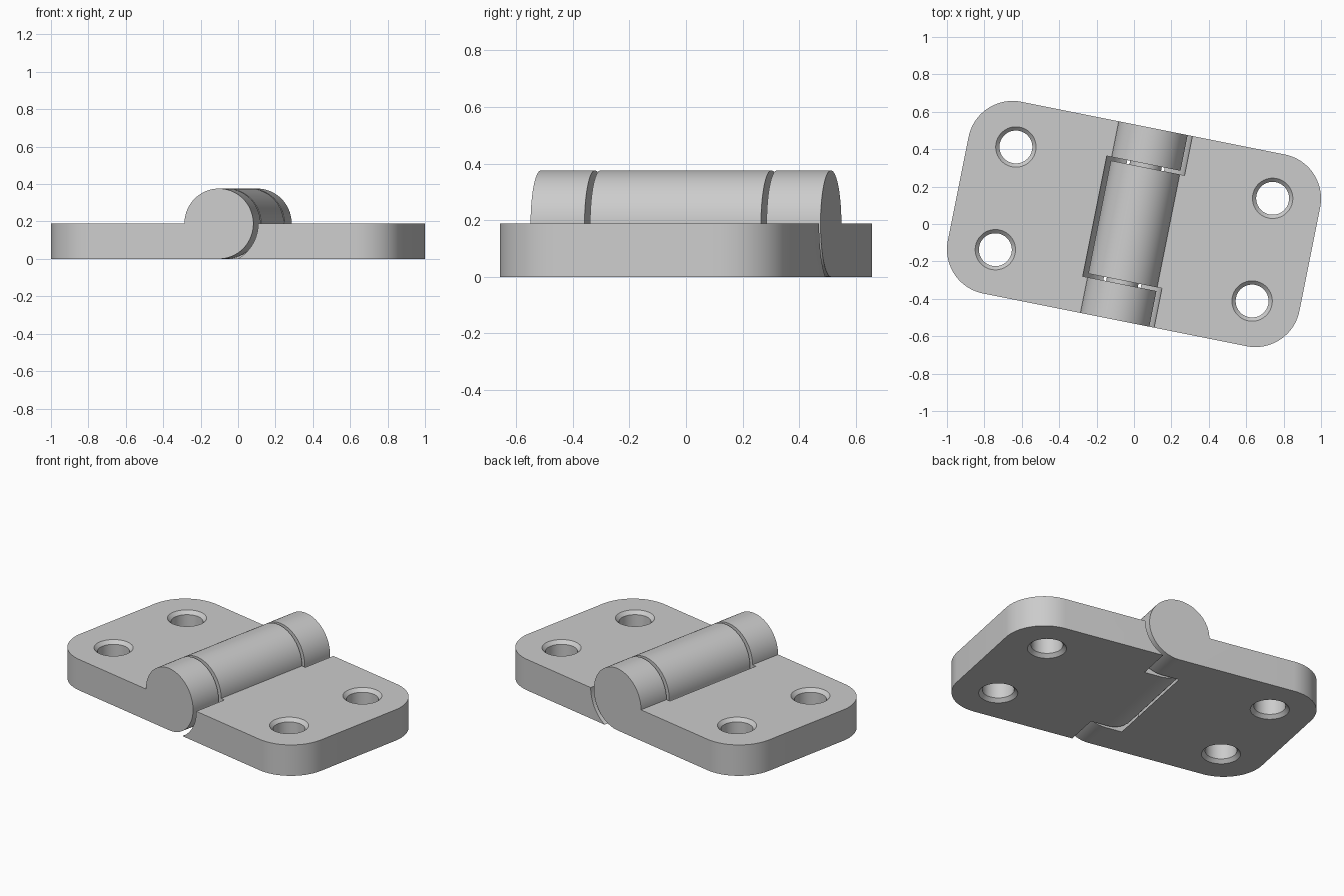
import bpy, bmesh, math
from mathutils import Matrix, Vector

if "Cube" in bpy.data.objects:
    bpy.data.objects.remove(bpy.data.objects["Cube"])

A, B = 0.9585, 0.5225        # half length and half width of the open hinge
T = 0.188                    # plate thickness, also barrel radius and axis height
CLEAR = 0.214                # radius of the clearance around the barrel
CORNER = 0.24
MID, GAP = 0.308, 0.02       # half length of middle knuckle, gap beside it
HOLE_X, HOLE_Y, HOLE_R, CHAMFER = 0.70, 0.28, 0.088, 0.02
TURN = Matrix.Rotation(-math.atan(0.2), 4, 'Z')

steel = bpy.data.materials.new("grey_metal")
steel.diffuse_color = (0.6, 0.6, 0.6, 1)
steel.use_nodes = True
steel.node_tree.nodes["Principled BSDF"].inputs["Base Color"].default_value = steel.diffuse_color


def make_object(name, bm):
    bmesh.ops.recalc_face_normals(bm, faces=bm.faces[:])
    bm.transform(TURN)
    mesh = bpy.data.meshes.new(name)
    bm.to_mesh(mesh)
    bm.free()
    mesh.materials.append(steel)
    obj = bpy.data.objects.new(name, mesh)
    bpy.context.collection.objects.link(obj)
    return obj


def smooth(obj):
    bpy.ops.object.select_all(action='DESELECT')
    obj.select_set(True)
    bpy.context.view_layer.objects.active = obj
    bpy.ops.object.shade_smooth_by_angle(angle=math.radians(30))


def add_rod(bm, radius, y0, y1, segments=96):
    """Cylinder along the hinge axis."""
    place = Matrix.Translation((0, (y0 + y1) / 2, T)) @ Matrix.Rotation(math.pi / 2, 4, 'X')
    bmesh.ops.create_cone(bm, cap_ends=True, segments=segments, radius1=radius,
                          radius2=radius, depth=y1 - y0, matrix=place)


def add_hole(bm, x, y, n=48):
    """Screw hole cutter, chamfered at both ends."""
    c, r = CHAMFER, HOLE_R
    rings = []
    for rad, z in ((r + 2 * c, -c), (r, c), (r, T - c), (r + 2 * c, T + c)):
        rings.append([bm.verts.new((x + rad * math.cos(2 * math.pi * i / n),
                                    y + rad * math.sin(2 * math.pi * i / n), z))
                      for i in range(n)])
    for lo, hi in zip(rings, rings[1:]):
        for i in range(n):
            j = (i + 1) % n
            bm.faces.new((lo[i], lo[j], hi[j], hi[i]))
    bm.faces.new(rings[0])
    bm.faces.new(rings[-1])


def make_leaf(name, side, rod_cuts):
    # side profile: plate running tangentially into the barrel
    n = 72
    pts = [(side * A, T), (side * A, 0)]
    for i in range(n + 1):
        a = -math.pi / 2 + 1.5 * math.pi * i / n
        pts.append((-side * T * math.cos(a), T + T * math.sin(a)))
    bm = bmesh.new()
    face = bm.faces.new([bm.verts.new((x, -B, z)) for x, z in pts])
    ext = bmesh.ops.extrude_face_region(bm, geom=[face], use_keep_orig=True)
    bmesh.ops.translate(bm, vec=Vector((0, 2 * B, 0)),
                        verts=[v for v in ext['geom'] if isinstance(v, bmesh.types.BMVert)])
    bmesh.ops.recalc_face_normals(bm, faces=bm.faces[:])
    # rounded outer corners
    corners = [e for e in bm.edges
               if all(abs(v.co.x - side * A) < 1e-4 for v in e.verts)
               and abs(e.verts[0].co.z - e.verts[1].co.z) > 0.1]
    bmesh.ops.bevel(bm, geom=corners, offset=CORNER, segments=20, profile=0.5,
                    affect='EDGES')
    leaf = make_object(name, bm)

    # barrel clearance and screw holes
    cut = bmesh.new()
    for y0, y1 in rod_cuts:
        add_rod(cut, CLEAR, y0, y1)
    for y in (-HOLE_Y, HOLE_Y):
        add_hole(cut, side * HOLE_X, y)
    cutter = make_object(name + "_cutter", cut)
    cutter.hide_render = True
    mod = leaf.modifiers.new("cuts", 'BOOLEAN')
    mod.operation, mod.solver, mod.object = 'DIFFERENCE', 'EXACT', cutter
    bpy.ops.object.select_all(action='DESELECT')
    leaf.select_set(True)
    bpy.context.view_layer.objects.active = leaf
    bpy.ops.object.modifier_apply(modifier=mod.name)
    bpy.data.objects.remove(cutter)
    smooth(leaf)


# left leaf carries the two end knuckles, right leaf the middle one
END = MID + GAP
make_leaf("left_leaf", -1, [(-END, END)])
make_leaf("right_leaf", 1, [(-B - 0.1, -MID), (MID, B + 0.1)])

# hinge pin seen in the gaps
bm = bmesh.new()
add_rod(bm, 0.086, -END - 0.03, END + 0.03, 48)
smooth(make_object("hinge_pin", bm))
